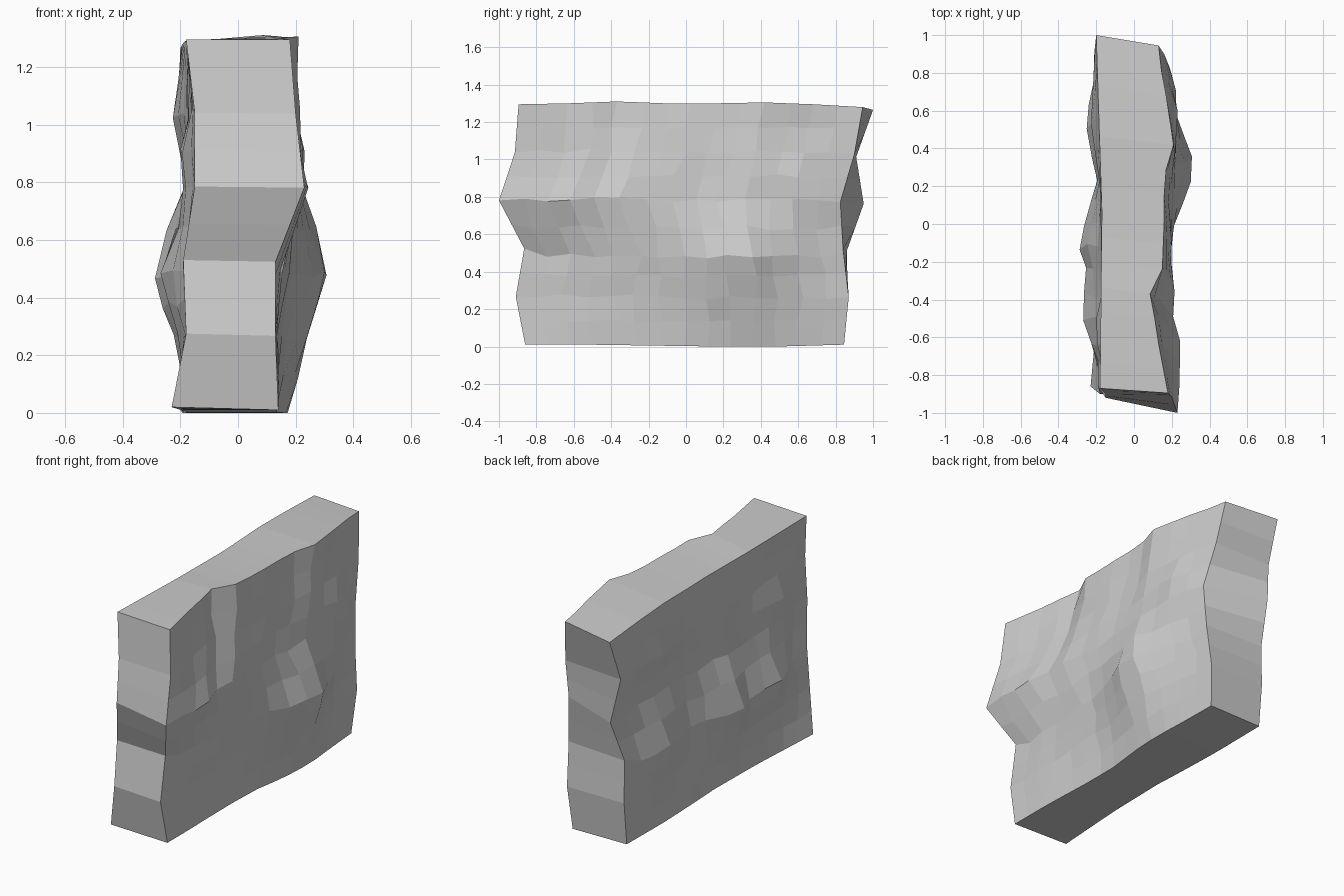
import bpy
import bmesh
import random

random.seed(4)
if "Cube" in bpy.data.objects:
    bpy.data.objects.remove(bpy.data.objects["Cube"], do_unlink=True)

COLUMNS, ROWS = 14, 10


def sample(points, t):
    """Piecewise linear profile through evenly spaced values, t in 0..1."""
    pos = t * (len(points) - 1)
    k = min(int(pos), len(points) - 2)
    return points[k] + (points[k + 1] - points[k]) * (pos - k)


def wave(points, t):
    """How far a profile strays from the straight line between its ends."""
    return sample(points, t) - sample([points[0], points[-1]], t)


def tent(y, z, bumps):
    """Sum of faceted bulges: y, z, height, y reach, reach up, reach down."""
    total = 0
    for cy, cz, height, reach, up, down in bumps:
        fall = (z - cz) / up if z > cz else (cz - z) / down
        total += height * max(0, 1 - abs(y - cy) / reach) * max(0, 1 - fall)
    return total


# Edge profiles of the two broad faces, bottom to top and front to back
left_face = dict(
    front_x=[.14, .13, .13, .23, .2, .18],
    back_x=[.15, .17, .18, .19, .16, .13],
    top_x=[.18, .155, .13, .11, .085, .15, .155, .16, .16, .17, .21, .19, .17, .145, .13],
    bottom_x=[.14, .14, .135, .13, .135, .165, .175, .16, .15],
    front_y=[-.86, -.91, -.865, -1, -.915, -.895],
    back_y=[.845, .87, .84, .825, .9, .945],
    top_z=[1.295, 1.3, 1.31, 1.3, 1.3, 1.305, 1.295, 1.28],
    bottom_z=[.01, .01, .005, 0, 0, .01],
    bumps=[(.28, .48, .135, .4, .3, .48), (-.63, .78, .06, .4, .25, .25),
           (-.3, .5, .03, .45, .2, .25), (.62, .88, .04, .28, .25, .35),
           (0, .7, .03, .9, .6, .7)])
right_face = dict(
    front_x=[-.23, -.18, -.19, -.15, -.15, -.18],
    back_x=[-.2, -.2, -.2, -.17, -.21, -.2],
    top_x=[-.18, -.175, -.17, -.185, -.2],
    bottom_x=[-.23, -.19, -.175, -.19, -.2],
    front_y=[-.86, -.9, -.86, -.92, -.9, -.87],
    back_y=[.84, .865, .86, .95, .91, 1],
    top_z=[1.295, 1.29, 1.285, 1.285, 1.285, 1.29, 1.28, 1.265],
    bottom_z=[.02, .01, .005, 0, 0, .01],
    bumps=[(-.11, .48, -.115, .36, .4, .4), (-.49, .47, -.09, .25, .25, .35),
           (.53, .47, -.06, .3, .3, .35), (-.58, .87, -.06, .25, .2, .25),
           (.55, 1.03, -.03, .3, .2, .25)])


def face_point(face, i, j):
    """Blend the four edge profiles, then add the bulges."""
    u, v = i / COLUMNS, j / ROWS
    front, back = face["front_x"], face["back_x"]
    low, high = face["bottom_x"], face["top_x"]
    x = sample([sample([front[0], back[0]], u), sample([front[-1], back[-1]], u)], v)
    x += wave(front, v) * (1 - u) ** 2 + wave(back, v) * u ** 2
    x += wave(low, u) * (1 - v) ** 2 + wave(high, u) * v ** 2
    y = (1 - u) * sample(face["front_y"], v) + u * sample(face["back_y"], v)
    z = (1 - v) * sample(face["bottom_z"], u) + v * sample(face["top_z"], u)
    if 0 < i < COLUMNS and 0 < j < ROWS:
        z -= .04 * max(0, 1 - abs(v - .4) * 6)
        x += tent(y, z, face["bumps"]) + random.uniform(-.005, .005)
        y += random.uniform(-.02, .02)
        z += random.uniform(-.012, .012)
    return x, y, z


# Both broad faces, then the strips that close the rim
bm = bmesh.new()
grids = [[[bm.verts.new(face_point(face, i, j)) for j in range(ROWS + 1)]
          for i in range(COLUMNS + 1)] for face in (left_face, right_face)]
for g in grids:
    for i in range(COLUMNS):
        for j in range(ROWS):
            bm.faces.new((g[i][j], g[i + 1][j], g[i + 1][j + 1], g[i][j + 1]))
rim = ([(i, 0) for i in range(COLUMNS)] + [(COLUMNS, j) for j in range(ROWS)]
       + [(i, ROWS) for i in range(COLUMNS, 0, -1)] + [(0, j) for j in range(ROWS, 0, -1)])
a, b = grids
for (i, j), (m, n) in zip(rim, rim[1:] + rim[:1]):
    bm.faces.new((a[i][j], a[m][n], b[m][n], b[i][j]))
bmesh.ops.recalc_face_normals(bm, faces=bm.faces)
mesh = bpy.data.meshes.new("rock_wall")
bm.to_mesh(mesh)
bm.free()

# Stone colour
stone = bpy.data.materials.new("stone grey")
stone.use_nodes = True
colour = (.6, .6, .6, 1)
stone.diffuse_color = colour
stone.node_tree.nodes["Principled BSDF"].inputs["Base Color"].default_value = colour
mesh.materials.append(stone)
wall = bpy.data.objects.new("rock_wall", mesh)
bpy.context.collection.objects.link(wall)
